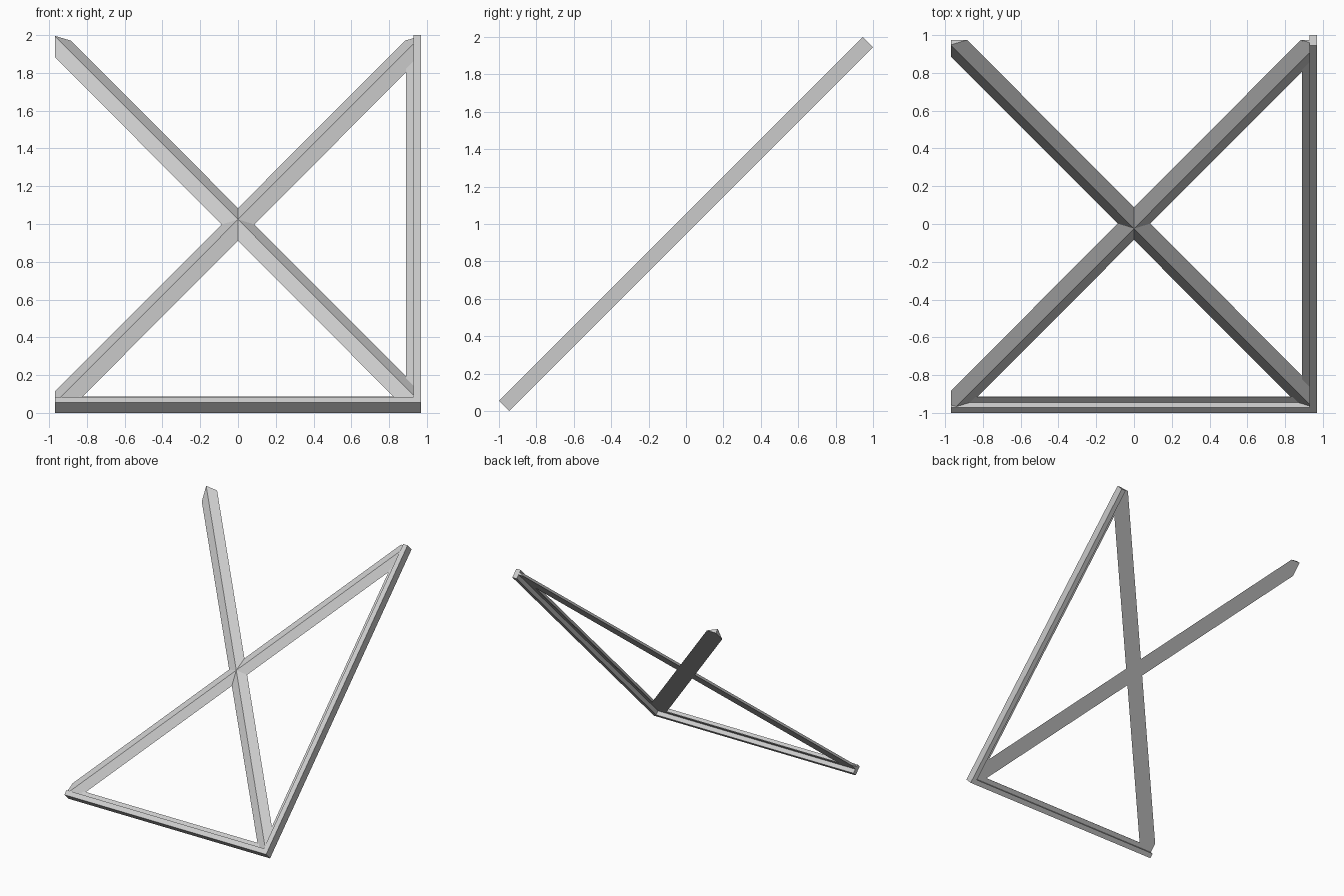
import bpy, bmesh
from math import radians, hypot
from mathutils import Vector

cube = bpy.data.objects.get("Cube")
if cube:
    bpy.data.objects.remove(cube, do_unlink=True)

# Half width, half length and half depth of the tilted frame
W, L, D = 0.97, 1.375, 0.039
WALL = 0.042      # thickness of the outer wall
LIP = 0.081       # reach of the thin inner flange
T = 0.003         # half thickness of the flange
RIDGE = 0.034     # height of the brace ridge
HALF = 0.0705     # half width of a brace

grey = bpy.data.materials.new("light_grey")
grey.use_nodes = True
colour = (0.6, 0.6, 0.6, 1)
grey.diffuse_color = colour
grey.node_tree.nodes["Principled BSDF"].inputs["Base Color"].default_value = colour


def finish(name, bm):
    """Turn a bmesh drawn flat into an object leaning back at 45 degrees."""
    bmesh.ops.recalc_face_normals(bm, faces=bm.faces)
    mesh = bpy.data.meshes.new(name)
    bm.to_mesh(mesh)
    bm.free()
    mesh.materials.append(grey)
    ob = bpy.data.objects.new(name, mesh)
    ob.rotation_euler.x = radians(45)
    ob.location.z = 1
    bpy.context.collection.objects.link(ob)
    return ob


def prism(profile, offset):
    """Extrude a closed profile along an offset."""
    bm = bmesh.new()
    face = bm.faces.new([bm.verts.new(p) for p in profile])
    ext = bmesh.ops.extrude_face_region(bm, geom=[face])
    verts = [v for v in ext["geom"] if isinstance(v, bmesh.types.BMVert)]
    bmesh.ops.translate(bm, verts=verts, vec=offset)
    return bm


def clip(bm, point, normal):
    """Cut away what lies past a plane and close the cut."""
    geom = bm.verts[:] + bm.edges[:] + bm.faces[:]
    cut = bmesh.ops.bisect_plane(bm, geom=geom, plane_co=point,
                                 plane_no=normal, clear_outer=True)
    edges = [e for e in cut["geom_cut"] if isinstance(e, bmesh.types.BMEdge)]
    bmesh.ops.contextual_create(bm, geom=edges)


# Wall with a thin inner flange, as a T-shaped section: (inset, depth)
section = [(0, -D), (WALL, -D), (WALL, -T), (LIP, -T),
           (LIP, T), (WALL, T), (WALL, D), (0, D)]
finish("bottom_rail", prism([(-W, -L + a, n) for a, n in section], (2 * W, 0, 0)))
finish("side_rail", prism([(W - a, -L, n) for a, n in section], (0, 2 * L, 0)))

# Two crossing diagonal braces with a raised ridge, trimmed to the frame
for name, side in (("rising_brace", 1), ("falling_brace", -1)):
    along = Vector((side * W, L, 0)) / hypot(W, L)
    across = Vector((-along.y, along.x, 0)) * HALF
    start = -along * 2
    down, up = Vector((0, 0, -T)), Vector((0, 0, RIDGE))
    bm = prism([start - across + down, start + across + down, start + up],
               along * 4)
    inner_x, inner_y = W - WALL / 2, -L + WALL / 2
    clip(bm, (-W, 0, 0), (-1, 0, 0))
    clip(bm, (inner_x, 0, 0), (1, 0, 0))
    clip(bm, (0, inner_y, 0), (0, -1, 0))
    clip(bm, (0, L, 0), (0, 1, 0))
    finish(name, bm)
